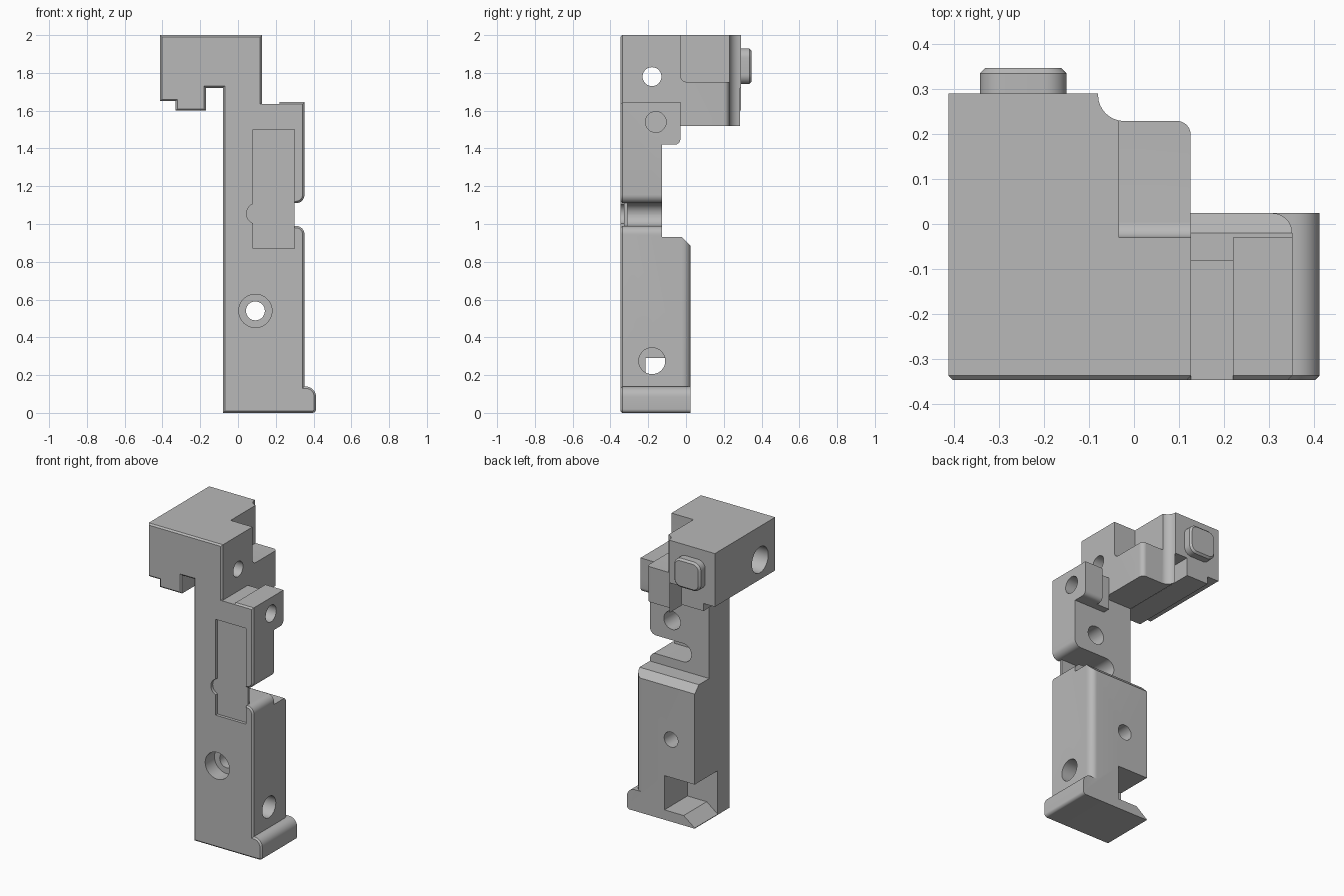
import bpy, bmesh, math
from mathutils import Vector

if "Cube" in bpy.data.objects:
    bpy.data.objects.remove(bpy.data.objects["Cube"], do_unlink=True)

GREY = (0.48, 0.48, 0.48, 1)
mat = bpy.data.materials.new("plain grey")
mat.use_nodes = True
mat.diffuse_color = GREY
mat.node_tree.nodes["Principled BSDF"].inputs["Base Color"].default_value = GREY


def outline(points, steps=8):
    """Round the corners that carry a radius as third value."""
    out = []
    for i, p in enumerate(points):
        c = Vector(p[:2])
        if len(p) < 3:
            out.append(c)
            continue
        a = (Vector(points[i - 1][:2]) - c).normalized()
        b = (Vector(points[(i + 1) % len(points)][:2]) - c).normalized()
        r, half = p[2], a.angle(b) / 2
        centre = c + (a + b).normalized() * (r / math.sin(half))
        start = c + a * (r / math.tan(half)) - centre
        end = c + b * (r / math.tan(half)) - centre
        sweep = math.pi - 2 * half
        for k in range(steps + 1):
            t = k / steps
            out.append(centre + (start * math.sin((1 - t) * sweep)
                                 + end * math.sin(t * sweep)) / math.sin(sweep))
    return out


def prism(name, points, axis, lo, hi, bevel=0, bevel_at=None):
    """Extrude a flat outline along an axis, optionally bevelling one end."""
    place = {"x": lambda u, v, w: (w, u, v),
             "y": lambda u, v, w: (u, w, v),
             "z": lambda u, v, w: (u, v, w)}[axis]
    bm = bmesh.new()
    flat = outline(points)
    ends = [[bm.verts.new(place(p.x, p.y, w)) for p in flat] for w in (lo, hi)]
    caps = [bm.faces.new(e) for e in ends]
    n = len(flat)
    for i in range(n):
        j = (i + 1) % n
        bm.faces.new((ends[0][i], ends[0][j], ends[1][j], ends[1][i]))
    bmesh.ops.recalc_face_normals(bm, faces=bm.faces)
    if bevel:
        bmesh.ops.bevel(bm, geom=list(caps[bevel_at].edges), offset=bevel,
                        segments=1, affect="EDGES", profile=0.5)
    mesh = bpy.data.meshes.new(name)
    bm.to_mesh(mesh)
    bm.free()
    ob = bpy.data.objects.new(name, mesh)
    bpy.context.collection.objects.link(ob)
    mesh.materials.append(mat)
    return ob


def rect(u0, u1, v0, v1):
    return [(u0, v0), (u1, v0), (u1, v1), (u0, v1)]


def circle(u, v, r, n=40):
    return [(u + r * math.cos(2 * math.pi * i / n),
             v + r * math.sin(2 * math.pi * i / n)) for i in range(n)]


def cut(points, axis, lo, hi):
    """Subtract an extruded outline from the body."""
    tool = prism("cutter", points, axis, lo, hi)
    tool.hide_render = True
    mod = body.modifiers.new("cut", "BOOLEAN")
    mod.operation, mod.solver, mod.object = "DIFFERENCE", "EXACT", tool
    bpy.context.view_layer.objects.active = body
    bpy.ops.object.modifier_apply(modifier=mod.name)
    bpy.data.objects.remove(tool, do_unlink=True)


# Body: whole front outline with foot, edge groove, ear and overhanging head
body = prism("bracket_body", [
    (-.08, 0), (.413, 0, .02), (.413, .14, .055), (.352, .14),
    (.352, .99, .045), (.30, .99), (.30, 1.11), (.352, 1.11, .045),
    (.352, 1.645), (.127, 1.645), (.127, 2), (-.413, 2),
    (-.413, 1.65), (-.33, 1.65), (-.33, 1.6), (-.17, 1.6),
    (-.17, 1.72), (-.08, 1.72)], "y", -.347, .29, .01, 0)

# Stepped back of the column, with the ear left standing
cut([(.024, -.1), (.5, -.1), (.5, 1.52), (-.03, 1.52), (-.03, 1.42, .03),
     (-.127, 1.42), (-.127, .93), (-.02, .93), (.024, .885)], "x", -.1, .6)
cut(rect(-.2, .127, 1.4, 1.52), "y", -.127, .5)
cut(rect(.127, .6, 1.4, 1.7), "y", -.03, .5)
cut(rect(.127, .22, 1.3, 1.7), "y", -.08, .5)
cut(rect(.127, .22, 1.635, 1.7), "y", -.5, .5)

# Rounded rear edge of the lower column
cut([(.352, -.021), (.352, .024, .044), (.308, .024), (.308, .3), (.6, .3),
     (.6, -.021)], "z", .14, .96)

# Head: rear corner relief and upper step
cut([(-.08, .5), (-.08, .229, .058), (.126, .229, .03), (.126, -.01),
     (.5, -.01), (.5, .5)], "z", 1.3, 2.1)
cut([(-.03, 2.1), (-.03, 1.752, .035), (.5, 1.752), (.5, 2.1)], "x", -.033, .5)

# Shallow front pocket with a round bite, and the slot behind it
cut(rect(.08, .30, .87, 1.5), "y", -.5, -.327)
cut(circle(.10, 1.055, .055), "y", -.5, -.327)
cut([(.05, .99, .0599), (.5, .99), (.5, 1.11), (.05, 1.11, .0599)],
    "y", -.31, .1)

# Bottom corner notch with a sloping floor
cut([(-.2, .29), (.14, .29), (.14, .065), (0, .065), (-.08, .004),
     (-.2, -.09)], "y", -.215, .5)

# Screw holes: points, radius, axis and depth
for u, v, r, axis, lo, hi in [
        (.092, .54, .05, "y", -.5, .5), (.092, .54, .088, "y", -.5, -.25),
        (.19, 1.24, .06, "y", -.27, .1), (-.18, 1.78, .05, "x", -.6, .6),
        (-.18, 1.78, .085, "x", -.6, -.28), (-.16, 1.54, .055, "x", .2, .6),
        (-.18, .275, .07, "x", .1, .6)]:
    cut(circle(u, v, r), axis, lo, hi)

# Locating peg on the back of the head
peg = prism("rear_peg", [(-.343, 1.74, .05), (-.15, 1.74, .05),
                         (-.15, 1.93, .05), (-.343, 1.93, .05)],
            "y", .27, .347, .012, 1)

for ob in (body, peg):
    bpy.ops.object.select_all(action="DESELECT")
    ob.select_set(True)
    bpy.context.view_layer.objects.active = ob
    bpy.ops.object.shade_smooth_by_angle(angle=math.radians(30))
